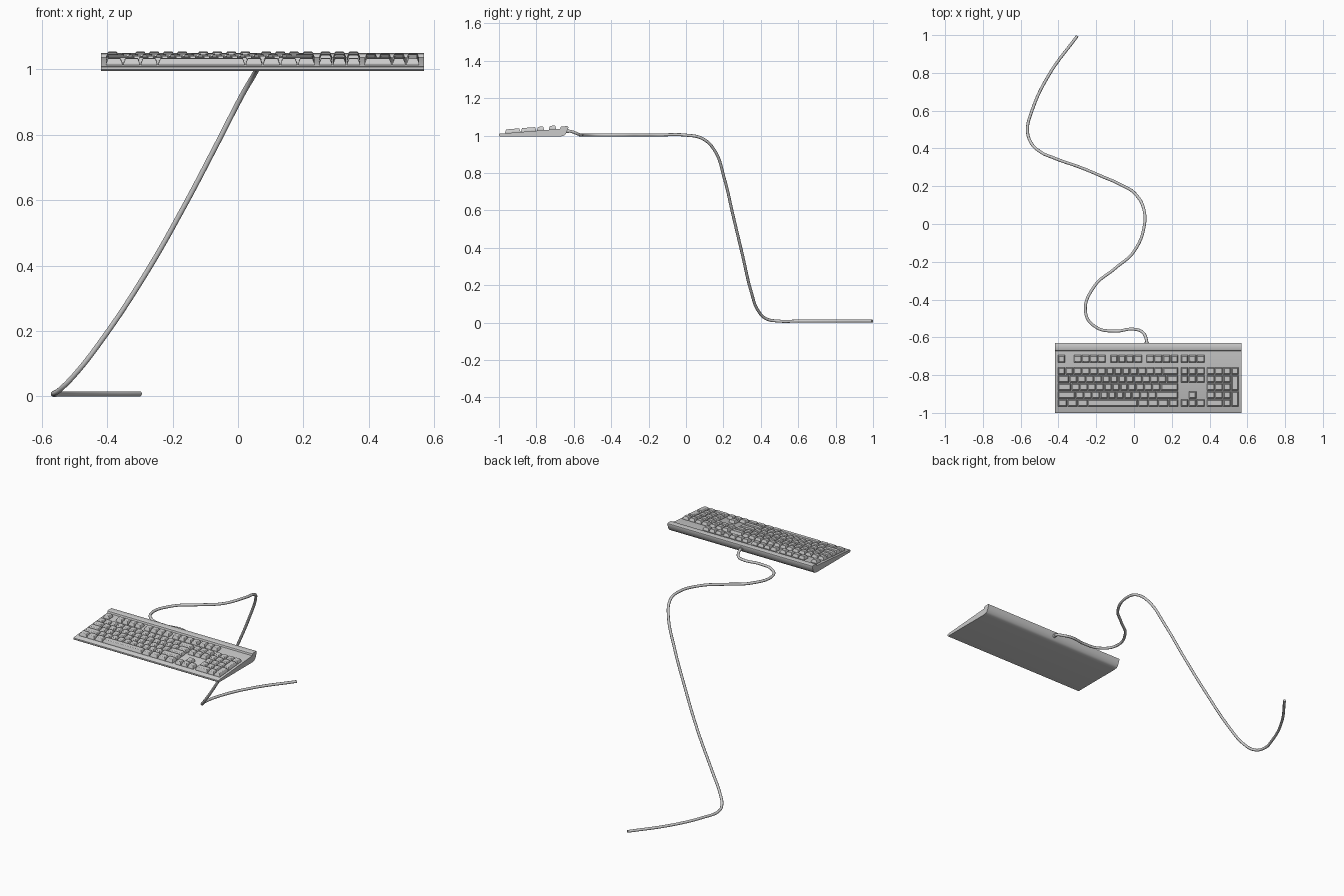
import bpy, bmesh

if "Cube" in bpy.data.objects:
    bpy.data.objects.remove(bpy.data.objects["Cube"])

X0, X1 = -0.418, 0.568          # case ends
U = 0.0427                      # one key pitch


def surface(y):
    """Height of the sloping key deck."""
    return 1.010 + (y + 0.995) * 0.08


def finish(bm, name, smooth=None):
    bmesh.ops.recalc_face_normals(bm, faces=bm.faces[:])
    me = bpy.data.meshes.new(name)
    bm.to_mesh(me)
    bm.free()
    ob = bpy.data.objects.new(name, me)
    bpy.context.collection.objects.link(ob)
    if smooth:
        bpy.ops.object.select_all(action='DESELECT')
        ob.select_set(True)
        bpy.context.view_layer.objects.active = ob
        bpy.ops.object.shade_smooth_by_angle(angle=smooth)
    return ob


# Case: side profile (y, z) extruded along x, with a raised rear bar
profile = [(-1.0, 0.999), (-0.996, 0.995), (-0.672, 0.995), (-0.655, 0.998),
           (-0.645, 1.005), (-0.637, 1.020), (-0.629, 1.043), (-0.630, 1.048),
           (-0.635, 1.050), (-0.664, 1.049), (-0.670, 1.046),
           (-0.673, surface(-0.673)), (-0.995, surface(-0.995)), (-1.0, 1.007)]
bm = bmesh.new()
face = bm.faces.new([bm.verts.new((X0, y, z)) for y, z in profile])
ext = bmesh.ops.extrude_face_region(bm, geom=[face])
for v in ext['geom']:
    if isinstance(v, bmesh.types.BMVert):
        v.co.x = X1
if not face.is_valid or len(face.link_faces if hasattr(face, 'link_faces') else []) == 0:
    ends = [f for f in bm.faces if all(abs(v.co.x - X0) < 1e-6 for v in f.verts)]
    if not ends:
        bm.faces.new([v for v in bm.verts if abs(v.co.x - X0) < 1e-6])
finish(bm, "keyboard_case", 0.6)


# Keycaps: tapered blocks following the deck slope
def keycap(bm, x, y, w, d):
    rings = []
    for inset, h in ((0.002, -0.003), (0.002, 0.005), (0.0075, 0.019), (0.009, 0.020)):
        hx, hy = w / 2 - inset, d / 2 - inset
        rings.append([bm.verts.new((x + sx * hx, y + sy * hy, surface(y + sy * hy) + h))
                      for sx, sy in ((-1, -1), (1, -1), (1, 1), (-1, 1))])
    for a, b in zip(rings, rings[1:]):
        for i in range(4):
            j = (i + 1) % 4
            bm.faces.new((a[i], a[j], b[j], b[i]))
    bm.faces.new(rings[-1])
    bm.faces.new(rings[0][::-1])


ROW_Y = [-0.714, -0.778, -0.8205, -0.863, -0.9055, -0.948]


def key_block(name, left, rows, tall=()):
    """Rows list key widths in units; negative numbers are gaps."""
    bm = bmesh.new()
    for y, row in zip(ROW_Y, rows):
        x = left
        for w in row:
            if w > 0:
                keycap(bm, x + w * U / 2, y, w * U, U)
            x += abs(w) * U
    for col, r in tall:         # two-row keys
        keycap(bm, left + (col + 0.5) * U, (ROW_Y[r] + ROW_Y[r + 1]) / 2, U, 2 * U)
    finish(bm, name)


LEFT = -0.405
four = [1] * 4
key_block("main_keys", LEFT, [
    [1, -1] + four + [-0.5] + four + [-0.5] + four,
    [1] * 13 + [2],
    [1.5] + [1] * 12 + [1.5],
    [1.75] + [1] * 11 + [2.25],
    [2.25] + [1] * 10 + [2.75],
    [1.25] * 3 + [6.25] + [1.25] * 4])
three = [1] * 3
key_block("navigation_keys", LEFT + 15.25 * U,
          [three, three, three, [], [-1, 1], three])
key_block("number_pad_keys", LEFT + 18.5 * U,
          [[], four, three, three, three, [2, 1]], tall=((3, 2), (3, 4)))


# Cable and strain relief: round-section curves
def tube(name, pts, radius):
    cu = bpy.data.curves.new(name, 'CURVE')
    cu.dimensions = '3D'
    cu.bevel_depth = radius
    cu.bevel_resolution = 3
    cu.use_fill_caps = True
    cu.resolution_u = 10
    sp = cu.splines.new('BEZIER')
    sp.bezier_points.add(len(pts) - 1)
    for p, co in zip(sp.bezier_points, pts):
        p.co = co
        p.handle_left_type = p.handle_right_type = 'AUTO'
    ob = bpy.data.objects.new(name, cu)
    bpy.context.collection.objects.link(ob)


tube("cable", [
    (0.068, -0.65, 1.025), (0.066, -0.615, 1.022), (0.045, -0.573, 1.006),
    (0.0, -0.557, 1.003), (-0.10, -0.567, 1.003), (-0.20, -0.547, 1.003),
    (-0.256, -0.47, 1.003), (-0.21, -0.33, 1.003), (-0.10, -0.235, 1.003),
    (0.0, -0.145, 1.003), (0.056, 0.0, 1.002), (0.05, 0.085, 0.985),
    (0.015, 0.15, 0.925), (-0.065, 0.205, 0.77), (-0.165, 0.25, 0.58),
    (-0.285, 0.30, 0.37), (-0.425, 0.35, 0.16), (-0.50, 0.385, 0.065),
    (-0.545, 0.43, 0.02), (-0.564, 0.495, 0.008), (-0.54, 0.60, 0.008),
    (-0.45, 0.79, 0.008), (-0.30, 0.996, 0.008)], 0.008)
tube("cable_strain_relief", [(0.068, -0.655, 1.025), (0.067, -0.625, 1.024)], 0.011)
